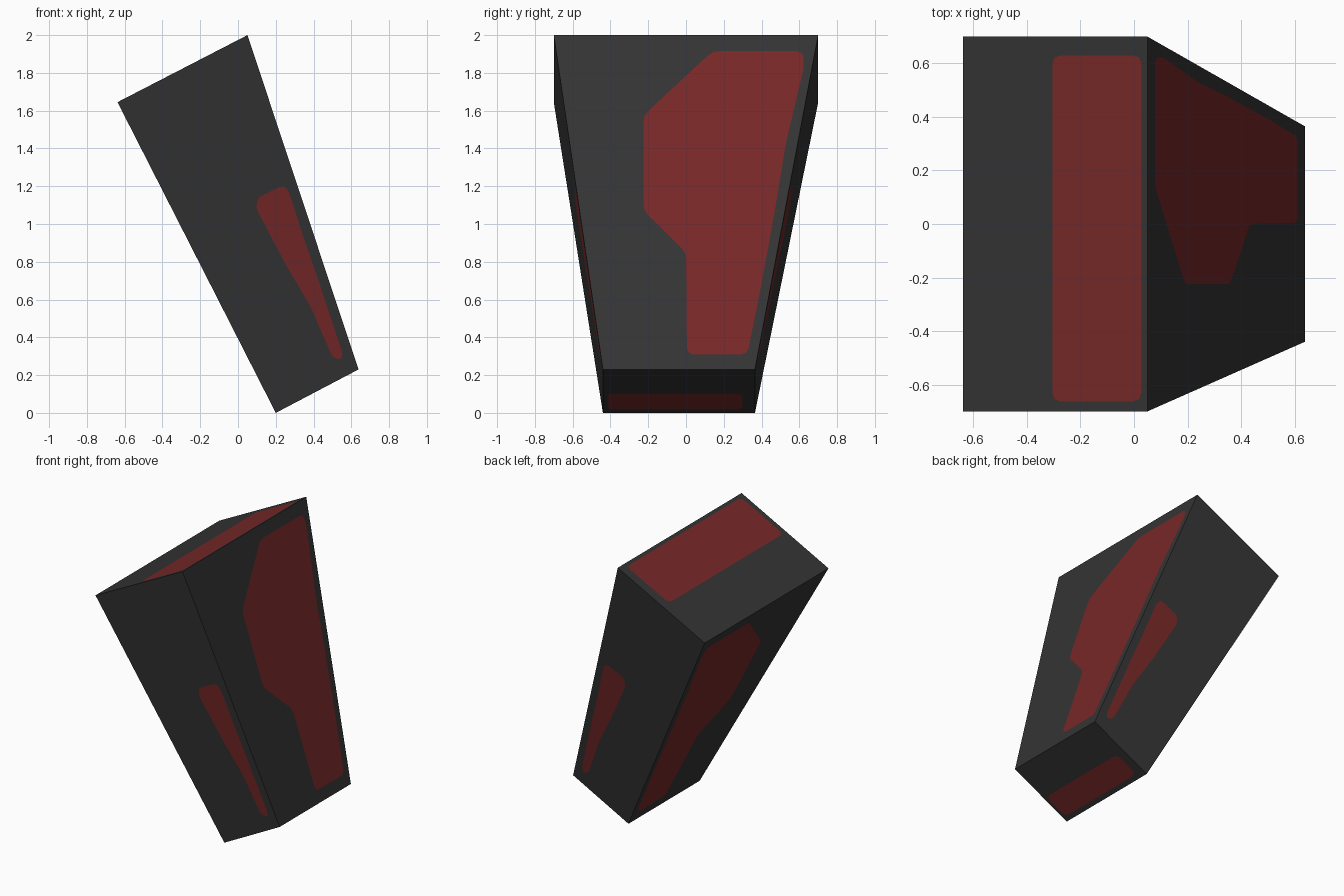
import bpy
import bmesh
from mathutils import Vector
from mathutils.geometry import intersect_line_plane

if "Cube" in bpy.data.objects:
    bpy.data.objects.remove(bpy.data.objects["Cube"])


def material(name, colour):
    m = bpy.data.materials.new(name)
    m.diffuse_color = (*colour, 1)
    m.use_nodes = True
    m.node_tree.nodes["Principled BSDF"].inputs["Base Color"].default_value = m.diffuse_color
    return m


charcoal = material("charcoal", (0.034, 0.034, 0.034))
dark_red = material("dark red", (0.185, 0.021, 0.021))

bm = bmesh.new()


def rounded(points, radius):
    """Soften each corner of a closed 3D outline."""
    out = []
    n = len(points)
    for i, p in enumerate(points):
        arms = []
        for q in (points[i - 1], points[(i + 1) % n]):
            d = q - p
            arms.append(p + d.normalized() * min(radius, d.length * 0.4))
        a, b = arms
        out += [a, (a + b) / 4 + p / 2, b]
    return out


def painted_side(corners, outline, axis, radius=0.035):
    """Fill a flat side and cut a red patch into it; the outline is
    projected on to the side along the given axis."""
    co = corners[0].co
    no = (corners[1].co - co).cross(corners[2].co - co).normalized()
    flat = [intersect_line_plane(Vector(p), Vector(p) + axis, co, no)
            for p in outline]
    inner = [bm.verts.new(p) for p in rounded(flat, radius)]
    edges = []
    for loop in (corners, inner):
        for i, v in enumerate(loop):
            pair = (loop[i - 1], v)
            edges.append(bm.edges.get(pair) or bm.edges.new(pair))
    bmesh.ops.triangle_fill(bm, use_beauty=True, edges=edges, normal=no)
    patch = bm.faces.get(inner) or bm.faces.new(inner)
    patch.material_index = 1


# Tilted, tapering block: profile in x/z, with the y range at each corner
profile = [(-0.638, 1.645, -0.70, 0.70), (0.05, 2.0, -0.70, 0.70),
           (0.638, 0.23, -0.44, 0.365), (0.20, 0.0, -0.44, 0.365)]
front = [bm.verts.new((x, y, z)) for x, z, y, _ in profile]
back = [bm.verts.new((x, y, z)) for x, z, _, y in profile]
X, Y, Z = Vector((1, 0, 0)), Vector((0, 1, 0)), Vector((0, 0, 1))

# Broad patches on both large sides: (y, fraction of the height)
broad = [(0.62, 0.952), (0.14, 0.952), (-0.225, 0.76), (-0.225, 0.475),
         (0.0, 0.35), (0.005, 0.045), (0.325, 0.045), (0.40, 0.255),
         (0.475, 0.49), (0.53, 0.68), (0.625, 0.905)]
for a, b in ((1, 2), (0, 3)):
    top, low = profile[a][1], profile[b][1]
    pts = [(0, y, low + t * (top - low)) for y, t in broad]
    painted_side([front[a], front[b], back[b], back[a]], pts, X)

# Tapered streaks on the front and back: (x, z)
streak = [(0.095, 1.085), (0.105, 1.14), (0.24, 1.205), (0.27, 1.17),
          (0.35, 0.92), (0.42, 0.72), (0.555, 0.31), (0.545, 0.28),
          (0.50, 0.295), (0.42, 0.48), (0.385, 0.56), (0.25, 0.79)]
for side in (front, back):
    painted_side(side, [(x, 0, z) for x, z in streak], Y, 0.02)

# Bands on the top and bottom ends: x range, y range
for a, b, x0, x1, y0, y1 in ((0, 1, -0.305, 0.028, -0.663, 0.63),
                             (3, 2, 0.232, 0.395, -0.415, 0.298)):
    painted_side([front[a], front[b], back[b], back[a]],
                 [(x0, y0, 0), (x1, y0, 0), (x1, y1, 0), (x0, y1, 0)], Z)

bmesh.ops.recalc_face_normals(bm, faces=bm.faces[:])
mesh = bpy.data.meshes.new("tapered_block")
bm.to_mesh(mesh)
bm.free()
mesh.materials.append(charcoal)
mesh.materials.append(dark_red)
block = bpy.data.objects.new("tapered_block", mesh)
bpy.context.collection.objects.link(block)
